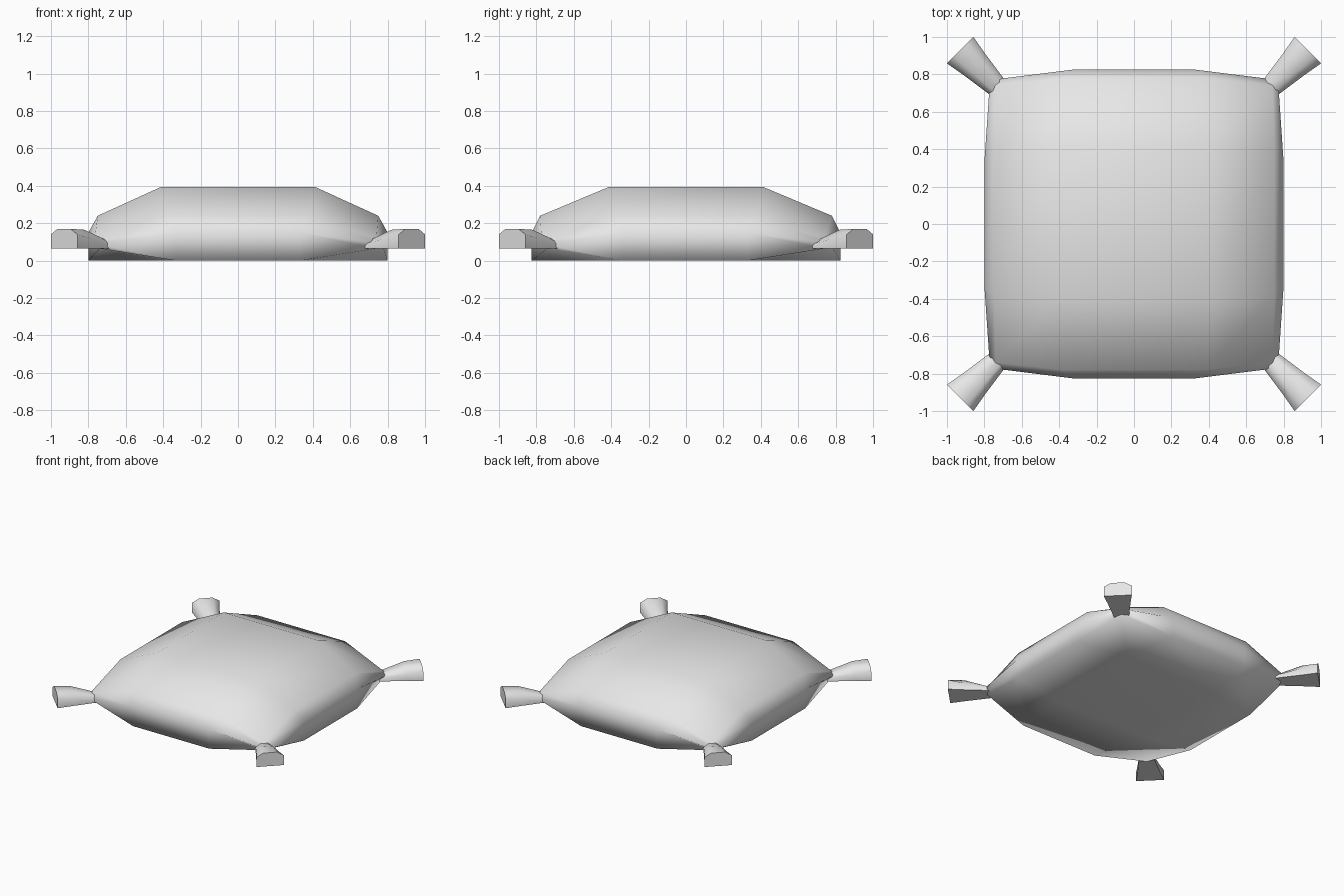
import bpy, bmesh, math
from mathutils import Vector, Matrix

if "Cube" in bpy.data.objects:
    bpy.data.objects.remove(bpy.data.objects["Cube"])

fabric = bpy.data.materials.new("light_grey_fabric")
fabric.use_nodes = True
fabric.diffuse_color = (0.8, 0.8, 0.8, 1)
fabric.node_tree.nodes["Principled BSDF"].inputs["Base Color"].default_value = (0.8, 0.8, 0.8, 1)


def finish(name, bm):
    bmesh.ops.recalc_face_normals(bm, faces=bm.faces)
    mesh = bpy.data.meshes.new(name)
    bm.to_mesh(mesh)
    bm.free()
    mesh.materials.append(fabric)
    for poly in mesh.polygons:
        poly.use_smooth = True
    obj = bpy.data.objects.new(name, mesh)
    bpy.context.collection.objects.link(obj)
    return obj


# Order of the twelve boundary points of a four by four panel
BORDER = ([(i, 0) for i in range(3)] + [(3, j) for j in range(3)]
          + [(i, 3) for i in range(3, 0, -1)] + [(0, j) for j in range(3, 0, -1)])


def border(bm, half_x, half_y, edge, corner, z_edge, z_corner):
    """Ring with two points along each side and a pulled-in corner."""
    ring = {}
    for i, j in BORDER:
        sx, sy = (1 if i > 1 else -1), (1 if j > 1 else -1)
        if i in (0, 3) and j in (0, 3):
            co = (sx * corner, sy * corner, z_corner)
        elif i in (0, 3):
            co = (sx * half_x, sy * edge, z_edge)
        else:
            co = (sx * edge, sy * half_y, z_edge)
        ring[i, j] = bm.verts.new(co)
    return ring


def panel(bm, ring, inner, z):
    """Fill a ring with a three by three patch of quads."""
    grid = dict(ring)
    for i in (1, 2):
        for j in (1, 2):
            grid[i, j] = bm.verts.new(((2 * i - 3) * inner, (2 * j - 3) * inner, z))
    for i in range(3):
        for j in range(3):
            bm.faces.new((grid[i, j], grid[i + 1, j], grid[i + 1, j + 1], grid[i, j + 1]))


# Cushion: puffed top, soft rim and flat base with lifted corners
bm = bmesh.new()
rings = [border(bm, 0.75, 0.78, 0.38, 0.74, 0.24, 0.12),
         border(bm, 0.80, 0.825, 0.33, 0.77, 0.15, 0.09),
         border(bm, 0.80, 0.825, 0.33, 0.74, 0.0, 0.065)]
panel(bm, rings[0], 0.41, 0.395)
panel(bm, rings[2], 0.40, 0.0)
for a, b in zip(rings, rings[1:]):
    for k, p in enumerate(BORDER):
        q = BORDER[(k + 1) % len(BORDER)]
        bm.faces.new((a[p], a[q], b[q], b[p]))
finish("cushion", bm)


# Tassels: flat underneath, flaring and rising towards the outer end
def tassel(name, angle):
    bm = bmesh.new()
    turn = Matrix.Rotation(angle, 3, 'Z')
    loops = []
    for r, w, side, top in ((0.99, 0.05, 0.085, 0.10),
                            (1.20, 0.08, 0.12, 0.165),
                            (1.315, 0.10, 0.14, 0.17)):
        section = ((-w, 0.065), (w, 0.065), (w, side), (w * 0.5, top),
                   (-w * 0.5, top), (-w, side))
        loops.append([bm.verts.new(turn @ Vector((r, y, z))) for y, z in section])
    for a, b in zip(loops, loops[1:]):
        for k in range(len(a)):
            n = (k + 1) % len(a)
            bm.faces.new((a[k], a[n], b[n], b[k]))
    bm.faces.new(loops[0])
    bm.faces.new(loops[-1])
    obj = finish(name, bm)
    bpy.ops.object.select_all(action='DESELECT')
    obj.select_set(True)
    bpy.context.view_layer.objects.active = obj
    bpy.ops.object.shade_smooth_by_angle(angle=math.radians(60))


for k, name in enumerate(("back_left_tassel", "back_right_tassel",
                          "front_right_tassel", "front_left_tassel")):
    tassel(name, math.radians(45 + 90 * k))
